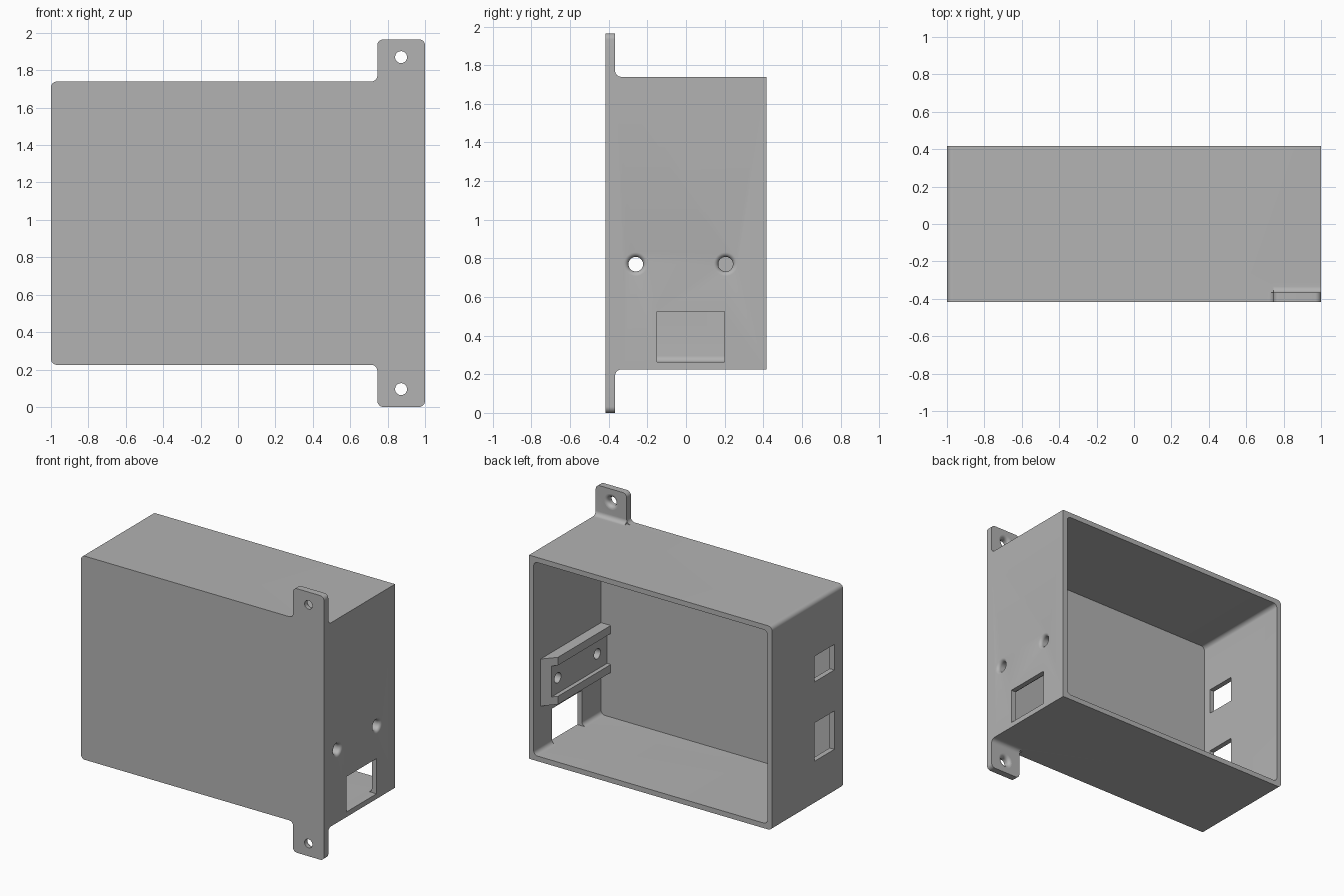
import bpy, bmesh, math
from mathutils import Vector

cube = bpy.data.objects.get("Cube")
if cube:
    bpy.data.objects.remove(cube, do_unlink=True)

grey = bpy.data.materials.new("plain_grey")
grey.use_nodes = True
colour = (0.45, 0.45, 0.45, 1)
grey.diffuse_color = colour
grey.node_tree.nodes["Principled BSDF"].inputs["Base Color"].default_value = colour

HALF_Y, LOW, HIGH, TOP = 0.417, 0.225, 1.74, 1.965
WALL, FLANGE, R = 0.038, 0.05, 0.032
FRONT = -HALF_Y
INNER_X = 1 - WALL


def finish(name, bm):
    bmesh.ops.recalc_face_normals(bm, faces=bm.faces)
    mesh = bpy.data.meshes.new(name)
    bm.to_mesh(mesh)
    bm.free()
    mesh.materials.append(grey)
    ob = bpy.data.objects.new(name, mesh)
    bpy.context.collection.objects.link(ob)
    return ob


def rounded(points, steps=8):
    """Outline of square corners (u, v, radius), with arcs on corners of radius > 0."""
    out = []
    for i, (u, v, r) in enumerate(points):
        p = Vector((u, v))
        if r == 0:
            out.append(p)
            continue
        d1 = (Vector(points[i - 1][:2]) - p).normalized()
        d2 = (Vector(points[(i + 1) % len(points)][:2]) - p).normalized()
        for k in range(steps + 1):
            t = math.pi / 2 * k / steps
            out.append(p + r * ((1 - math.sin(t)) * d1 + (1 - math.cos(t)) * d2))
    return out


def prism(name, outline, axis, start, end):
    place = {"x": lambda u, v, w: (w, u, v),
             "y": lambda u, v, w: (u, w, v),
             "z": lambda u, v, w: (u, v, w)}[axis]
    bm = bmesh.new()
    face = bm.faces.new([bm.verts.new(place(u, v, start)) for u, v in outline])
    made = bmesh.ops.extrude_face_region(bm, geom=[face])["geom"]
    shift = Vector(place(0, 0, end - start))
    bmesh.ops.translate(bm, vec=shift, verts=[g for g in made if isinstance(g, bmesh.types.BMVert)])
    return finish(name, bm)


def box(name, x0, x1, y0, y1, z0, z1):
    return prism(name, [(x0, z0), (x1, z0), (x1, z1), (x0, z1)], "y", y0, y1)


def drill(name, centre, inward, radius, lip, depth, sides=32):
    """Drill with a flared mouth, turned around the inward direction."""
    profile = [(0, -lip), (radius + lip, -lip)]
    for k in range(7):
        d = lip * (1 - math.cos(math.pi / 2 * k / 6))
        profile.append((radius + lip - math.sqrt(lip ** 2 - (lip - d) ** 2), d))
    profile += [(radius, depth), (0, depth)]
    bm = bmesh.new()
    verts = [bm.verts.new((r, 0, d)) for r, d in profile]
    edges = [bm.edges.new(pair) for pair in zip(verts, verts[1:])]
    bmesh.ops.spin(bm, geom=verts + edges, axis=(0, 0, 1), cent=(0, 0, 0),
                   steps=sides, angle=2 * math.pi)
    bmesh.ops.remove_doubles(bm, verts=bm.verts, dist=1e-5)
    turn = Vector((0, 0, 1)).rotation_difference(Vector(inward)).to_matrix()
    bmesh.ops.transform(bm, matrix=turn.to_4x4(), verts=bm.verts)
    bmesh.ops.translate(bm, vec=centre, verts=bm.verts)
    return finish(name, bm)


def combine(target, tool, operation):
    tool.hide_render = True
    mod = target.modifiers.new(operation.lower(), "BOOLEAN")
    mod.operation, mod.solver, mod.object = operation, "EXACT", tool
    bpy.context.view_layer.objects.active = target
    bpy.ops.object.modifier_apply(modifier=mod.name)
    bpy.data.objects.remove(tool, do_unlink=True)


# Box body, rounded along the side away from the flanges
shell = [(-1, LOW, R), (1, LOW, 0), (1, HIGH, 0), (-1, HIGH, R)]
enclosure = prism("enclosure", rounded(shell), "y", FRONT + 0.02, HALF_Y)

# Front plate with two mounting ears
EAR = 0.745
plate = [(-1, LOW, R), (EAR, LOW, R), (EAR, 0, R), (1, 0, R),
         (1, TOP, R), (EAR, TOP, R), (EAR, HIGH, R), (-1, HIGH, R)]
combine(enclosure, prism("front_plate", rounded(plate), "y", FRONT, FRONT + FLANGE), "UNION")

# Fillets behind the ears
back = FRONT + FLANGE
fillet = rounded([(back - 0.03, HIGH - 0.03, 0), (back + 0.05, HIGH - 0.03, 0),
                  (back + 0.05, HIGH, 0), (back, HIGH, R),
                  (back, HIGH + 0.05, 0), (back - 0.03, HIGH + 0.05, 0)])
for flip in (False, True):
    outline = [(y, TOP - z if flip else z) for y, z in fillet]
    combine(enclosure, prism("ear_fillet", outline, "x", EAR, 1), "UNION")

# Hollow, open at the back
cavity = [(-INNER_X, LOW + WALL, R), (INNER_X, LOW + WALL, R),
          (INNER_X, HIGH - WALL, R), (-INNER_X, HIGH - WALL, R)]
combine(enclosure, prism("cavity", rounded(cavity), "y", FRONT + 0.042, 1), "DIFFERENCE")

# Grooved rail on the inner side wall, its end cut on a slant
RAIL_Z, TALL, LIP = 0.77, 0.175, 0.115
LIP_X, GROOVE_X = 0.882, 0.912
side = [(INNER_X + 0.01, FRONT + 0.02), (LIP_X, FRONT + 0.02),
        (LIP_X, 0.245), (INNER_X, 0.335), (INNER_X + 0.01, 0.335)]
rail = prism("inner_rail", side, "z", RAIL_Z - TALL, RAIL_Z + TALL)
combine(rail, box("rail_groove", 0.5, GROOVE_X, FRONT + 0.042, 1, RAIL_Z - LIP, RAIL_Z + LIP), "DIFFERENCE")
combine(enclosure, rail, "UNION")

# Side openings
combine(enclosure, box("large_port", 0.9, 1.1, -0.15, 0.2, LOW + WALL, 0.525), "DIFFERENCE")
for low, high in ((0.55, 0.835), (1.14, 1.33)):
    combine(enclosure, box("small_port", -1.1, -0.9, -0.315, -0.085, low, high), "DIFFERENCE")

# Screw holes through the rail and the ears
for y in (-0.26, 0.205):
    combine(enclosure, drill("rail_hole", (1, y, RAIL_Z), (-1, 0, 0), 0.038, 0.024, 0.3), "DIFFERENCE")
for z in (0.095, TOP - 0.095):
    combine(enclosure, drill("ear_hole", (0.872, back, z), (0, -1, 0), 0.032, 0.026, 0.1), "DIFFERENCE")

bpy.ops.object.select_all(action="DESELECT")
enclosure.select_set(True)
bpy.context.view_layer.objects.active = enclosure
bpy.ops.object.shade_smooth_by_angle(angle=math.radians(30))
